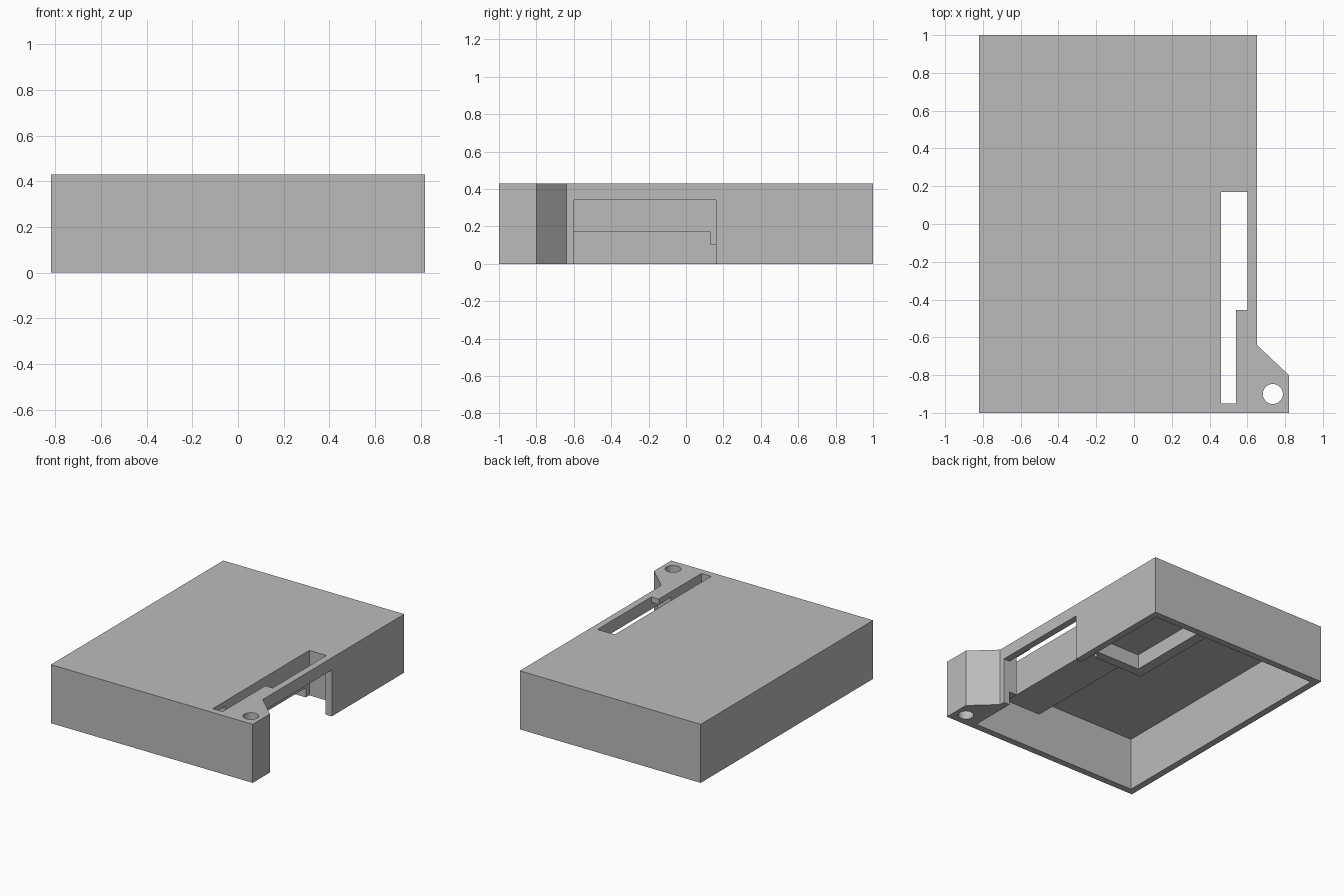
import bpy
import bmesh
import math

if "Cube" in bpy.data.objects:
    bpy.data.objects.remove(bpy.data.objects["Cube"], do_unlink=True)

HEIGHT, CEILING, WALL = 0.43, 0.39, 0.05
LEFT, RIGHT = -0.82, 0.65
IN_L, IN_R, IN_Y = LEFT + WALL, RIGHT - WALL, 1 - WALL

grey = bpy.data.materials.new("plain_grey")
grey.use_nodes = True
grey.diffuse_color = (0.5, 0.5, 0.5, 1)
grey.node_tree.nodes["Principled BSDF"].inputs["Base Color"].default_value = (0.5, 0.5, 0.5, 1)


def prism(name, outline, z0, z1):
    """Vertical extrusion of a plan outline."""
    bm = bmesh.new()
    face = bm.faces.new([bm.verts.new((x, y, z0)) for x, y in outline])
    new = bmesh.ops.extrude_face_region(bm, geom=[face])["geom"]
    bmesh.ops.translate(bm, vec=(0, 0, z1 - z0),
                        verts=[v for v in new if isinstance(v, bmesh.types.BMVert)])
    bmesh.ops.recalc_face_normals(bm, faces=bm.faces)
    mesh = bpy.data.meshes.new(name)
    bm.to_mesh(mesh)
    bm.free()
    mesh.materials.append(grey)
    obj = bpy.data.objects.new(name, mesh)
    bpy.context.collection.objects.link(obj)
    return obj


def box(name, x0, x1, y0, y1, z0, z1):
    return prism(name, [(x0, y0), (x1, y0), (x1, y1), (x0, y1)], z0, z1)


def combine(target, tool, operation):
    """Apply a boolean and discard the tool."""
    tool.hide_render = True
    mod = target.modifiers.new(tool.name, "BOOLEAN")
    mod.object, mod.operation, mod.solver = tool, operation, "EXACT"
    bpy.context.view_layer.objects.active = target
    bpy.ops.object.modifier_apply(modifier=mod.name)
    bpy.data.objects.remove(tool, do_unlink=True)


# Outer shell with the screw ear at the front corner
body = prism("cover_shell", [(LEFT, -1), (0.82, -1), (0.82, -0.8), (RIGHT, -0.64),
                             (RIGHT, 1), (LEFT, 1)], 0, HEIGHT)
combine(body, box("cavity", IN_L, IN_R, -IN_Y, IN_Y, -0.1, CEILING), "DIFFERENCE")

# Inner blocks hanging from the ceiling
top = CEILING + 0.02
combine(body, box("rear_block", 0.05, IN_R + 0.02, 0.13, IN_Y + 0.02, 0.10, top), "UNION")
combine(body, box("middle_block", 0.17, 0.5, -0.8, 0.15, 0.17, top), "UNION")
combine(body, box("front_rib", 0.54, IN_R + 0.02, -IN_Y - 0.02, -0.6, 0.10, top), "UNION")

# Pocket, side opening and stepped slot
combine(body, box("rear_pocket", 0.13, IN_R, 0.2, IN_Y, 0.05, 0.21), "DIFFERENCE")
combine(body, box("side_opening", IN_R - 0.01, 0.8, -0.6, 0.16, -0.1, 0.34), "DIFFERENCE")
combine(body, prism("top_slot", [(0.46, -IN_Y), (0.54, -IN_Y), (0.54, -0.455), (IN_R, -0.455),
                                 (IN_R, 0.17), (0.46, 0.17)], 0.05, 0.6), "DIFFERENCE")

# Screw hole through the ear
circle = [(0.735 + 0.053 * math.cos(a * math.tau / 48), -0.9 + 0.053 * math.sin(a * math.tau / 48))
          for a in range(48)]
combine(body, prism("screw_hole", circle, -0.1, 0.6), "DIFFERENCE")

bpy.ops.object.select_all(action="DESELECT")
body.select_set(True)
bpy.context.view_layer.objects.active = body
bpy.ops.object.shade_smooth_by_angle(angle=math.radians(20))
